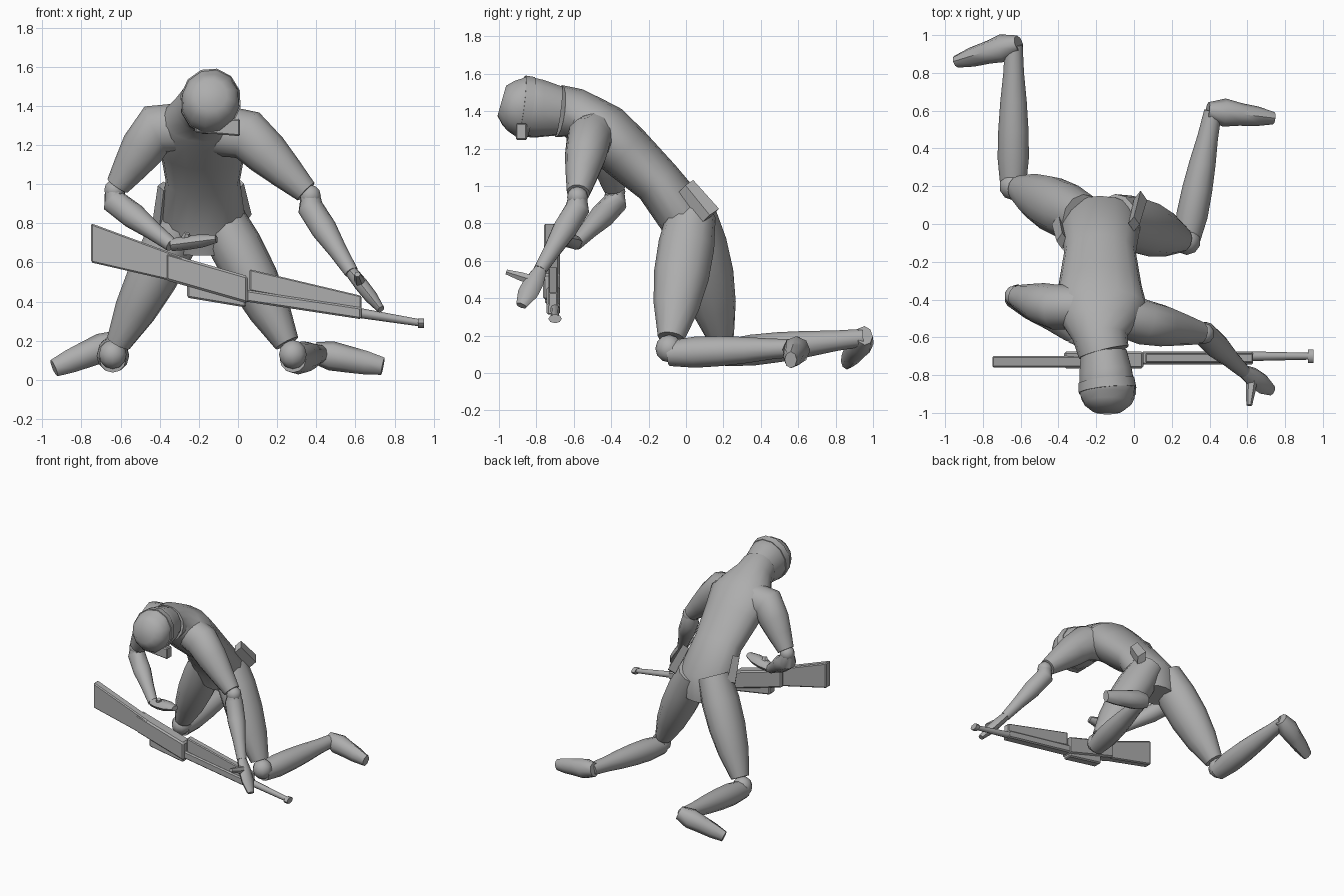
import bpy, bmesh, math
from mathutils import Vector, Matrix

if "Cube" in bpy.data.objects:
    bpy.data.objects.remove(bpy.data.objects["Cube"])

gray = bpy.data.materials.new("plain_gray")
gray.use_nodes = True
shade = (.42, .42, .42, 1)
gray.diffuse_color = shade
gray.node_tree.nodes["Principled BSDF"].inputs["Base Color"].default_value = shade

ACROSS = Vector((1, 0, 0))
FORWARD = Vector((0, 1, 0))


def finish(name, bm, smooth=True):
    """Turn the bmesh into a named object with the shared material."""
    bmesh.ops.recalc_face_normals(bm, faces=bm.faces)
    mesh = bpy.data.meshes.new(name)
    bm.to_mesh(mesh)
    bm.free()
    mesh.materials.append(gray)
    part = bpy.data.objects.new(name, mesh)
    bpy.context.collection.objects.link(part)
    if smooth:
        bpy.ops.object.select_all(action="DESELECT")
        part.select_set(True)
        bpy.context.view_layer.objects.active = part
        bpy.ops.object.shade_smooth_by_angle(angle=math.radians(50))


def span(start, end, count):
    """Evenly spaced points from start to end."""
    return [start.lerp(end, step / (count - 1)) for step in range(count)]


def tube(name, path, widths, depths=None, side=ACROSS, sides=12, smooth=True):
    """Elliptical rings along a path; widths lie along the side direction."""
    depths = depths or widths
    bm = bmesh.new()
    loops = []
    for i, (center, width, depth) in enumerate(zip(path, widths, depths)):
        tangent = (path[min(i + 1, len(path) - 1)] - path[max(i - 1, 0)]).normalized()
        u = (side - tangent * side.dot(tangent)).normalized()
        v = tangent.cross(u)
        angles = [math.tau * k / sides for k in range(sides)]
        loops.append([bm.verts.new(center + u * width * math.cos(a) + v * depth * math.sin(a))
                      for a in angles])
    for lower, upper in zip(loops, loops[1:]):
        for k in range(sides):
            j = (k + 1) % sides
            bm.faces.new((lower[k], lower[j], upper[j], upper[k]))
    bm.faces.new(loops[0])
    bm.faces.new(loops[-1])
    finish(name, bm, smooth)


def ball(name, center, radius):
    bm = bmesh.new()
    bmesh.ops.create_uvsphere(bm, u_segments=10, v_segments=6, radius=radius,
                              matrix=Matrix.Translation(center))
    finish(name, bm)


def bar(name, start, end, heights, y, thickness):
    """Tapered box between two (x, z) points, with upright ends and chamfered edges."""
    bm = bmesh.new()
    bmesh.ops.create_cube(bm, size=1)
    for vert in bm.verts:
        far = vert.co.x > 0
        x, z = end if far else start
        vert.co = (x, y + vert.co.y * thickness, z + vert.co.z * heights[far])
    bmesh.ops.bevel(bm, geom=bm.edges[:], offset=thickness / 8, segments=1, affect="EDGES")
    finish(name, bm, smooth=False)


# Torso leaning forward, from pelvis through the collar into the neck
middle = -.18
pelvis, waist, chest, collar = (Vector((middle, y, z)) for y, z in
                                ((.02, .8), (-.15, 1.02), (-.44, 1.29), (-.6, 1.39)))
nape = Vector((-.16, -.68, 1.4))
seat = pelvis + Vector((0, .02, -.15))
ribs = waist.lerp(chest, .6)
yoke = chest.lerp(collar, .5)
tube("torso", [seat, pelvis, waist, ribs, chest, yoke, collar, nape],
     (.15, .22, .19, .22, .25, .205, .145, .135), (.11, .145, .13, .15, .155, .145, .135, .14),
     sides=16)

# Head with a blunt crown, cap band and peak
brow = Vector((-.14, -.88, 1.425))
crown = Vector((-.14, -.985, 1.455))
tilt = Vector((1, 0, -.2))
tube("head", span(nape, brow, 3) + span(brow, crown, 4)[1:],
     (.125, .142, .15, .146, .128, .085), (.135, .158, .168, .148, .124, .085), side=tilt)
tube("cap_band", span(nape.lerp(brow, .75), brow, 2), (.152, .157), (.168, .17), side=tilt)
bar("cap_peak", (-.22, 1.29), (.01, 1.29), (.05, .09), brow.y, .06)

# Both arms and legs share their thicknesses; only the pose differs
poses = {
    "right": dict(shoulder=(-.42, -.44, 1.28), elbow=(-.63, -.38, .97), wrist=(-.34, -.59, .69),
                  fingers=(-.11, -.64, .72), thumb=(-.26, -.63, .75),
                  hip=(-.27, .03, .85), knee=(-.64, .2, .13),
                  heel=(-.61, .955, .2), toe=(-.94, .86, .06)),
    "left": dict(shoulder=(.05, -.52, 1.25), elbow=(.37, -.58, .94), wrist=(.58, -.78, .55),
                 fingers=(.73, -.88, .36), thumb=(.61, -.96, .54),
                 hip=(-.1, .03, .85), knee=(.28, -.09, .13),
                 heel=(.39, .6, .14), toe=(.74, .56, .07)),
}
for label, pose in poses.items():
    joint = {key: Vector(place) for key, place in pose.items()}
    shoulder, elbow, wrist = joint["shoulder"], joint["elbow"], joint["wrist"]
    fingers, hip, knee = joint["fingers"], joint["hip"], joint["knee"]
    heel, toe = joint["heel"], joint["toe"]

    # Arm
    cuff = shoulder.lerp(elbow, .93)
    tube(label + "_sleeve", [chest.lerp(shoulder, .4)] + span(shoulder, cuff, 4),
         (.115, .12, .11, .087, .062), (.13, .13, .115, .09, .062), side=FORWARD)
    ball(label + "_elbow", elbow, .056)
    bend = elbow - Vector((0, 0, .06))
    tube(label + "_forearm", [elbow] + span(bend, wrist, 4),
         (.05, .066, .066, .048, .036), side=FORWARD)
    tube(label + "_hand", span(wrist, fingers, 4), (.036, .055, .055, .03),
         (.032, .036, .034, .02), side=FORWARD, sides=8)
    tube(label + "_thumb", span(wrist.lerp(fingers, .3), joint["thumb"], 3),
         (.03, .026, .015), sides=6)

    # Leg
    tube(label + "_thigh", span(hip, hip.lerp(knee, .92), 5),
         (.12, .135, .13, .108, .065), (.13, .15, .148, .122, .072))
    ball(label + "_knee", knee, .074)
    shin_top = knee - Vector((0, 0, .025))
    tube(label + "_shin", span(shin_top, heel.lerp(toe, .08), 6),
         (.068, .083, .08, .07, .055, .047))
    tube(label + "_foot", span(heel, toe, 5), (.045, .075, .06, .052, .033),
         (.055, .075, .068, .06, .045), side=FORWARD, sides=8)

# Hip pouches, the right one further forward
for label, top, bottom in (("left", (0, 0, 1), (.035, .13, .84)),
                           ("right", (-.38, -.09, .99), (-.4, 0, .82))):
    tube(label + "_pouch", [Vector(top), Vector(bottom)], (.03, .035), (.05, .06),
         sides=4, smooth=False)

# Rifle, sloping down to the muzzle
bar("rifle_stock", (-.75, .7), (-.25, .55), (.2, .13), -.73, .06)
bar("rifle_receiver", (-.37, .58), (.05, .46), (.14, .14), -.72, .09)
bar("rifle_magazine", (-.26, .47), (.04, .4), (.1, .06), -.72, .07)
bar("rifle_fore_end", (.04, .43), (.63, .34), (.06, .06), -.71, .07)
bar("rifle_hand_guard", (.06, .51), (.63, .39), (.11, .08), -.71, .05)
muzzle = Vector((.94, -.7, .29))
tube("rifle_barrel", span(Vector((.6, -.7, .345)), muzzle, 2), (.026, .018), sides=8)
tube("rifle_muzzle", span(muzzle - ACROSS / 50, muzzle + ACROSS / 100, 2),
     (.036, .036), (.024, .024), side=FORWARD, sides=8)
